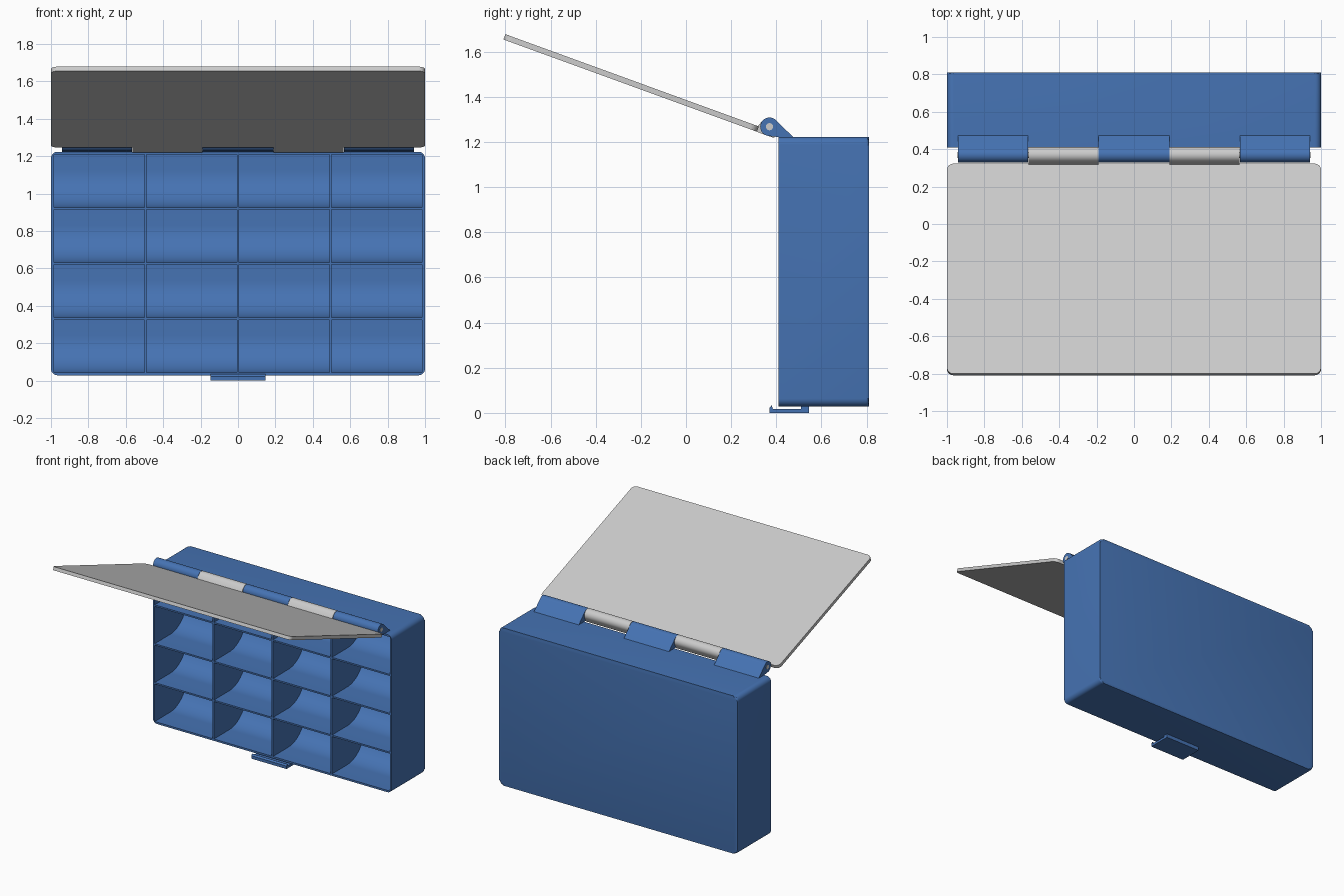
import bpy, bmesh, math
from mathutils import Vector, Matrix
from mathutils.geometry import convex_hull_2d

if "Cube" in bpy.data.objects:
    bpy.data.objects.remove(bpy.data.objects["Cube"])

blue = bpy.data.materials.new("blue_plastic")
blue.diffuse_color = (0.06, 0.17, 0.45, 1)
blue.use_nodes = True
blue.node_tree.nodes["Principled BSDF"].inputs["Base Color"].default_value = blue.diffuse_color

AXIS = Vector((0.37, 1.268))          # hinge axis in (y, z)
KNUCKLES = [-0.942, -0.567, -0.189, 0.189, 0.567, 0.942]


def arc(c, r, a0, a1, n):
    return [(c[0] + r * math.cos(math.radians(a0 + (a1 - a0) * i / n)),
             c[1] + r * math.sin(math.radians(a0 + (a1 - a0) * i / n))) for i in range(n + 1)]


def rounded_rect(x0, x1, z0, z1, r, n=8):
    pts = []
    for k, c in enumerate([(x1 - r, z1 - r), (x0 + r, z1 - r), (x0 + r, z0 + r), (x1 - r, z0 + r)]):
        pts += arc(c, r, 90 * k, 90 * k + 90, n)
    return pts


def hull(pts):
    return [pts[i] for i in convex_hull_2d([Vector(p) for p in pts])]


def add_prism(bm, pts, a, b, axis="x"):
    """Extrude a profile (y,z) along x, or (x,z) along y; returns the far cap."""
    def place(p, t):
        return (t, p[0], p[1]) if axis == "x" else (p[0], t, p[1])
    lo = [bm.verts.new(place(p, a)) for p in pts]
    hi = [bm.verts.new(place(p, b)) for p in pts]
    n = len(pts)
    bm.faces.new(lo)
    cap = bm.faces.new(hi)
    for i in range(n):
        j = (i + 1) % n
        bm.faces.new((lo[i], lo[j], hi[j], hi[i]))
    return cap


def finish(name, bm, mat=None):
    bmesh.ops.recalc_face_normals(bm, faces=bm.faces)
    me = bpy.data.meshes.new(name)
    bm.to_mesh(me)
    bm.free()
    ob = bpy.data.objects.new(name, me)
    bpy.context.collection.objects.link(ob)
    if mat:
        me.materials.append(mat)
    return ob


def smooth(ob):
    bpy.ops.object.select_all(action="DESELECT")
    ob.select_set(True)
    bpy.context.view_layer.objects.active = ob
    bpy.ops.object.shade_smooth_by_angle(angle=math.radians(30))


# Box body with a softened back edge
bm = bmesh.new()
cap = add_prism(bm, rounded_rect(-1, 1, 0.028, 1.223, 0.035), 0.41, 0.81, "y")
bmesh.ops.bevel(bm, geom=list(cap.edges), offset=0.012, segments=3, profile=0.5, affect="EDGES")
box = finish("box", bm, blue)

# Compartment cutters: 4 x 4 cells with a scooped lower back
bm = bmesh.new()
xs = [-0.991, -0.495, 0, 0.495, 0.991]
zs = [0.036, 0.331, 0.6255, 0.92, 1.215]
back, r, half = 0.795, 0.2, 0.006
for x0, x1 in zip(xs, xs[1:]):
    for z0, z1 in zip(zs, zs[1:]):
        z0, z1 = z0 + half, z1 - half
        prof = [(0.38, z1), (0.38, z0)] + arc((back - r, z0 + r), r, -90, 0, 16) + [(back, z1)]
        add_prism(bm, prof, x0 + half, x1 - half)
        z1 += half
cutter = finish("cell_cutter", bm, blue)
cutter.hide_render = True
mod = box.modifiers.new("cells", "BOOLEAN")
mod.operation, mod.object, mod.solver = "DIFFERENCE", cutter, "EXACT"
bpy.context.view_layer.objects.active = box
bpy.ops.object.modifier_apply(modifier="cells")
bpy.data.objects.remove(cutter)
smooth(box)

# Hinge knuckles fixed to the box
ring = arc(AXIS, 0.041, 0, 352.5, 47)
bm = bmesh.new()
for i in (0, 2, 4):
    add_prism(bm, hull(ring + [(0.475, 1.222), (0.41, 1.222)]), KNUCKLES[i], KNUCKLES[i + 1])
smooth(finish("box_knuckles", bm, blue))

# Hinge pin
bm = bmesh.new()
add_prism(bm, arc(AXIS, 0.016, 0, 345, 23), -0.944, 0.944)
smooth(finish("hinge_pin", bm))

# Lid and its knuckles, modelled closed and swung open by 110 degrees
pivot = Vector((0, AXIS.x, AXIS.y))
swing = (Matrix.Translation(pivot) @ Matrix.Rotation(math.radians(-110), 4, "X")
         @ Matrix.Translation(-pivot))
bm = bmesh.new()
add_prism(bm, rounded_rect(-1, 1, 0.028, 1.223, 0.035), 0.385, 0.41, "y")
bm.transform(swing)
smooth(finish("lid", bm))

bm = bmesh.new()
for i in (1, 3):
    prof = hull(ring + [(0.41, 1.304), (0.41, 1.218), (0.386, 1.218)])
    add_prism(bm, prof, KNUCKLES[i] + 0.002, KNUCKLES[i + 1] - 0.002)
bm.transform(swing)
smooth(finish("lid_knuckles", bm))

# Latch tab under the box
bm = bmesh.new()
add_prism(bm, [(0.37, 0), (0.545, 0), (0.545, 0.029), (0.51, 0.029), (0.51, 0.018),
               (0.385, 0.018), (0.38, 0.034), (0.37, 0.022)], -0.148, 0.148)
finish("latch", bm, blue)
